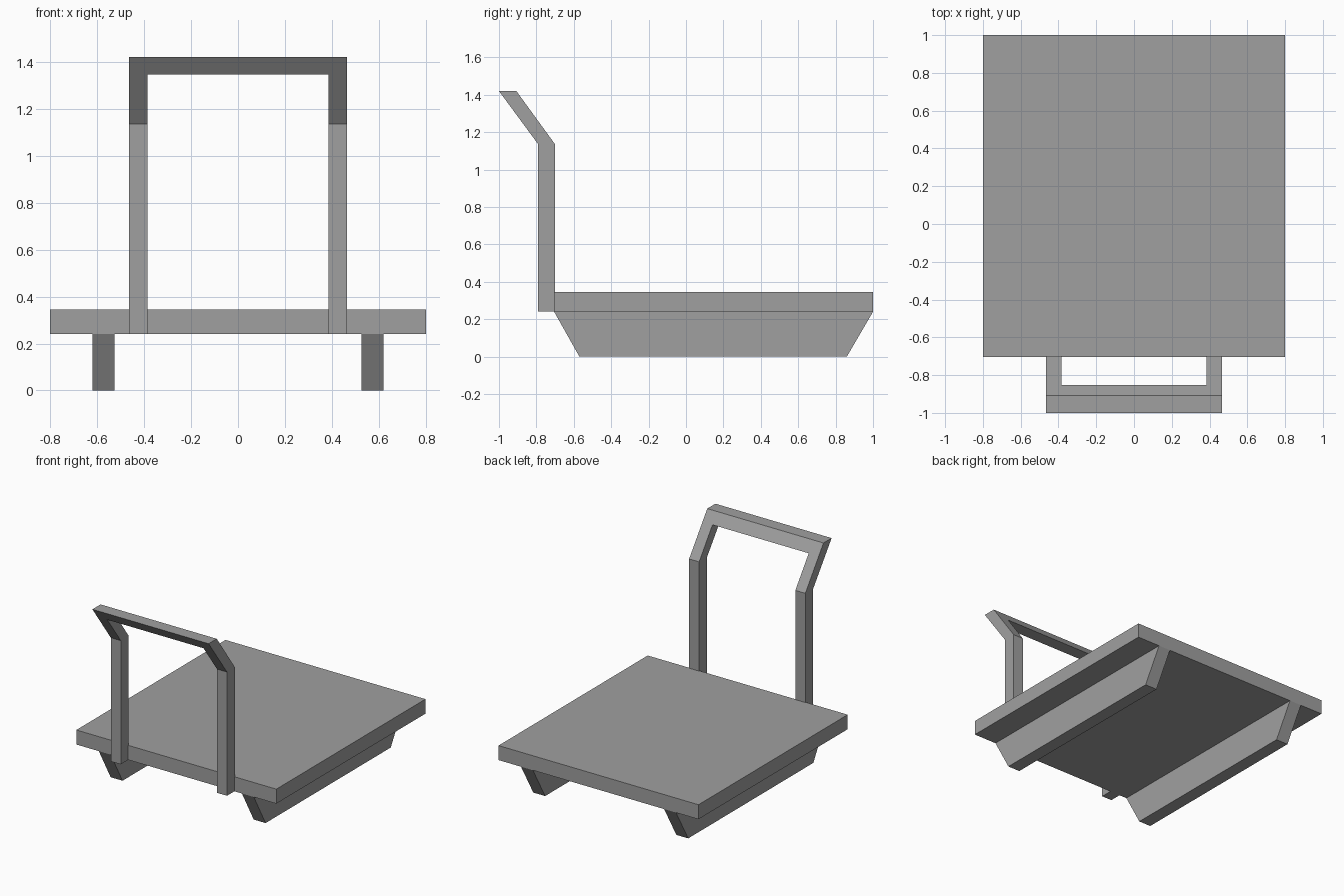
import bpy
import bmesh

cube = bpy.data.objects.get("Cube")
if cube:
    bpy.data.objects.remove(cube, do_unlink=True)

# Single painted-metal colour
grey = bpy.data.materials.new("plain_grey")
colour = (0.35, 0.35, 0.35, 1.0)
grey.use_nodes = True
grey.diffuse_color = colour
grey.node_tree.nodes["Principled BSDF"].inputs["Base Color"].default_value = colour


def prism(name, profile, x0, x1):
    """Extrude a side (y, z) profile across from x0 to x1."""
    bm = bmesh.new()
    face = bm.faces.new([bm.verts.new((x0, y, z)) for y, z in profile])
    grown = bmesh.ops.extrude_face_region(bm, geom=[face])["geom"]
    verts = [v for v in grown if isinstance(v, bmesh.types.BMVert)]
    bmesh.ops.translate(bm, verts=verts, vec=(x1 - x0, 0, 0))
    bmesh.ops.recalc_face_normals(bm, faces=bm.faces)
    mesh = bpy.data.meshes.new(name)
    bm.to_mesh(mesh)
    bm.free()
    mesh.materials.append(grey)
    obj = bpy.data.objects.new(name, mesh)
    bpy.context.collection.objects.link(obj)
    return obj


def rect(y0, y1, z0, z1):
    return [(y0, z0), (y1, z0), (y1, z1), (y0, z1)]


DECK_FRONT, DECK_BACK = -0.705, 1.0
DECK_BOTTOM, DECK_TOP = 0.24, 0.345

# Flat deck
prism("deck", rect(DECK_FRONT, DECK_BACK, DECK_BOTTOM, DECK_TOP), -0.8, 0.8)

# Two runners with sloped ends
runner = [(DECK_FRONT, DECK_BOTTOM), (-0.57, 0), (0.86, 0), (DECK_BACK, DECK_BOTTOM)]
prism("right_runner", runner, -0.62, -0.525)
prism("left_runner", runner, 0.525, 0.62)

# Bent push handle: a full-width profile with its middle opened out
bend = 1.135
handle = prism("push_handle", [
    (-0.79, DECK_BOTTOM), (-0.70, DECK_BOTTOM), (-0.70, bend),
    (-0.907, 1.42), (-1.0, 1.42), (-0.79, bend)], -0.465, 0.465)
opening = prism("handle_opening_cutter", rect(-1.2, -0.5, 0, 1.345), -0.385, 0.385)
opening.hide_render = True
cut = handle.modifiers.new("opening", "BOOLEAN")
cut.operation = "DIFFERENCE"
cut.solver = "EXACT"
cut.object = opening
bpy.context.view_layer.objects.active = handle
bpy.ops.object.modifier_apply(modifier=cut.name)
bpy.data.objects.remove(opening, do_unlink=True)
